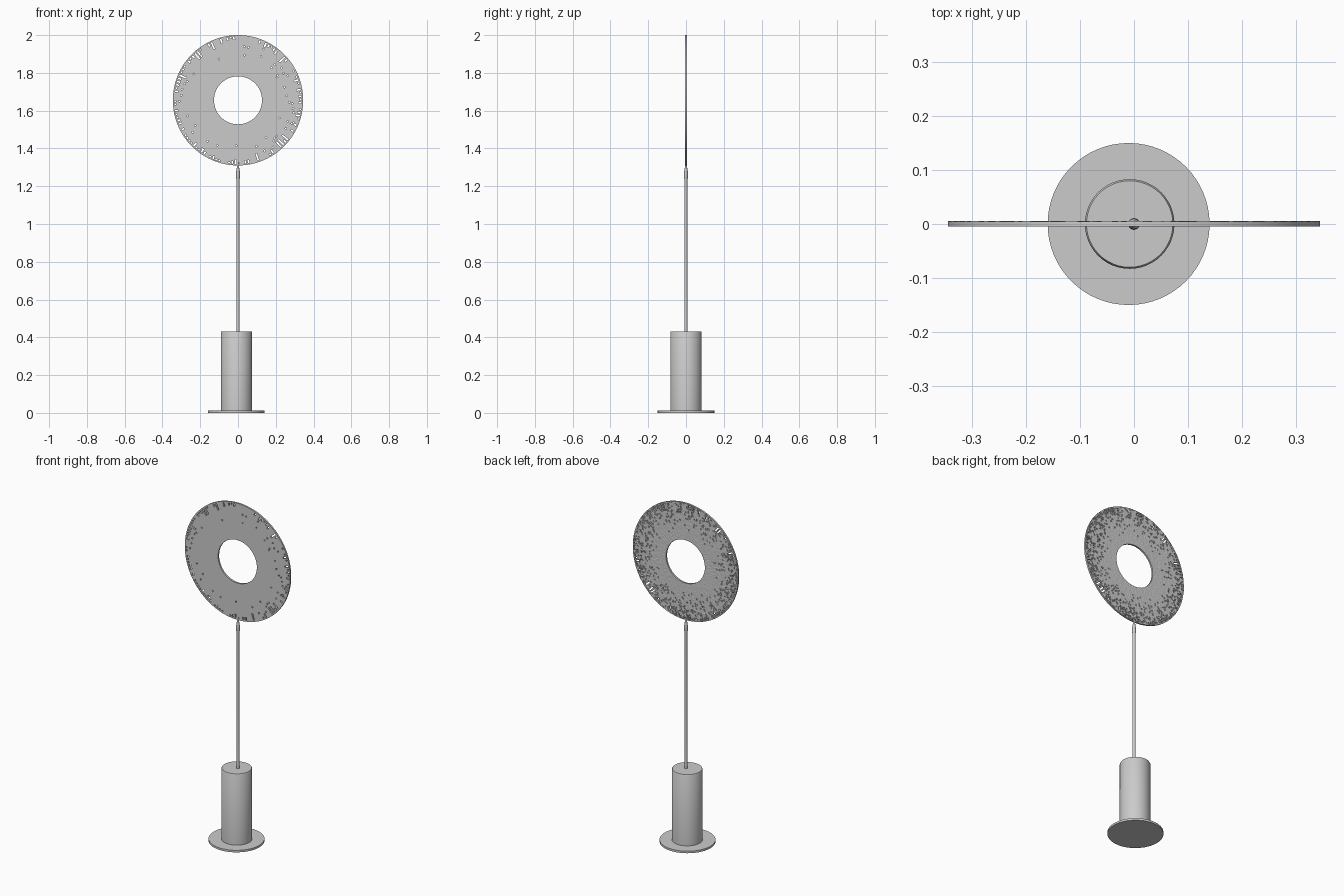
import bpy
import bmesh
import math
import random

random.seed(4)
cube = bpy.data.objects.get("Cube")
if cube:
    bpy.data.objects.remove(cube, do_unlink=True)

GREY = 0.6
grey = bpy.data.materials.new("light_grey")
grey.use_nodes = True
grey.diffuse_color = (GREY, GREY, GREY, 1)
grey.node_tree.nodes["Principled BSDF"].inputs["Base Color"].default_value = (GREY, GREY, GREY, 1)


def make_object(name, bm, smooth=True):
    """Turn a bmesh into a grey object."""
    bmesh.ops.recalc_face_normals(bm, faces=bm.faces)
    mesh = bpy.data.meshes.new(name)
    bm.to_mesh(mesh)
    bm.free()
    mesh.materials.append(grey)
    obj = bpy.data.objects.new(name, mesh)
    bpy.context.collection.objects.link(obj)
    if smooth:
        bpy.ops.object.select_all(action='DESELECT')
        obj.select_set(True)
        bpy.context.view_layer.objects.active = obj
        bpy.ops.object.shade_smooth_by_angle(angle=math.radians(35))
    return obj


def lathe(name, profile, x, sides):
    """Closed solid of revolution from (radius, height) pairs."""
    bm = bmesh.new()
    rings = []
    for r, z in profile:
        rings.append([bm.verts.new((x + r * math.cos(a), r * math.sin(a), z))
                      for a in (math.tau * i / sides for i in range(sides))])
    for low, high in zip(rings, rings[1:]):
        for i in range(sides):
            j = (i + 1) % sides
            bm.faces.new((low[i], low[j], high[j], high[i]))
    bm.faces.new(rings[0])
    bm.faces.new(rings[-1])
    return make_object(name, bm)


# Foot plate, body and thin stem with a small collar under the disc
lathe("foot_plate", [(0.15, 0), (0.15, 0.012)], -0.01, 64)
lathe("body", [(0.083, 0.008), (0.083, 0.426), (0.08, 0.432)], -0.008, 48)
lathe("stem", [(0.009, 0.42), (0.009, 1.24), (0.011, 1.25), (0.010, 1.275),
               (0.006, 1.30), (0.005, 1.325)], 0, 16)

# Pierced disc: a polar grid of cells between the hole and the rim
CENTRE_Z, OUTER, INNER, THICK = 1.655, 0.345, 0.127, 0.01
SEGMENTS, BANDS = 240, 28
RIM_BAND = BANDS - 2
bm = bmesh.new()
grid = []
for b in range(BANDS + 1):
    r = INNER + (OUTER - INNER) * b / BANDS
    grid.append([bm.verts.new((r * math.cos(a), -THICK / 2, CENTRE_Z + r * math.sin(a)))
                 for a in (math.tau * i / SEGMENTS for i in range(SEGMENTS))])

# Radial slits just inside the rim, densest towards the two sides
holes = set()
for i in range(SEGMENTS):
    side = abs(math.cos(math.tau * i / SEGMENTS))
    if i % 2 == 0 and random.random() < 0.3 + 0.55 * side:
        length = random.choice((1, 1, 2, 2, 3, 5))
        holes.update((RIM_BAND - k, i) for k in range(length))
for _ in range(45):
    holes.add((random.randint(BANDS // 2, RIM_BAND - 2), random.randrange(SEGMENTS)))

for b in range(BANDS):
    for i in range(SEGMENTS):
        if (b, i) not in holes:
            j = (i + 1) % SEGMENTS
            bm.faces.new((grid[b][i], grid[b][j], grid[b + 1][j], grid[b + 1][i]))
bmesh.ops.delete(bm, geom=[v for v in bm.verts if not v.link_faces], context='VERTS')

# Thicken backwards, then roughen the back with ripples and pits
front_faces = bm.faces[:]
copied = bmesh.ops.duplicate(bm, geom=bm.verts[:] + bm.edges[:] + front_faces)
pairs = copied["vert_map"]
boundary = [e for f in front_faces for e in f.edges if len(e.link_faces) == 1]
back_faces = [g for g in copied["geom"] if isinstance(g, bmesh.types.BMFace)]
for v in {v for f in back_faces for v in f.verts}:
    v.co.y = THICK / 2 + random.uniform(-0.0006, 0.0006)
for e in boundary:
    a, b = e.verts
    bm.faces.new((a, b, pairs[b], pairs[a]))
bmesh.ops.recalc_face_normals(bm, faces=bm.faces)


def is_pitted(face):
    c = face.calc_center_median()
    reach = math.hypot(c.x, c.z - CENTRE_Z)
    return random.random() < 0.28 * max(0, (reach - 0.18) / (OUTER - 0.18))


pits = [f for f in back_faces if is_pitted(f)]
bmesh.ops.inset_individual(bm, faces=pits, thickness=0.0008, depth=-0.004)
make_object("pierced_disc", bm, smooth=False)
